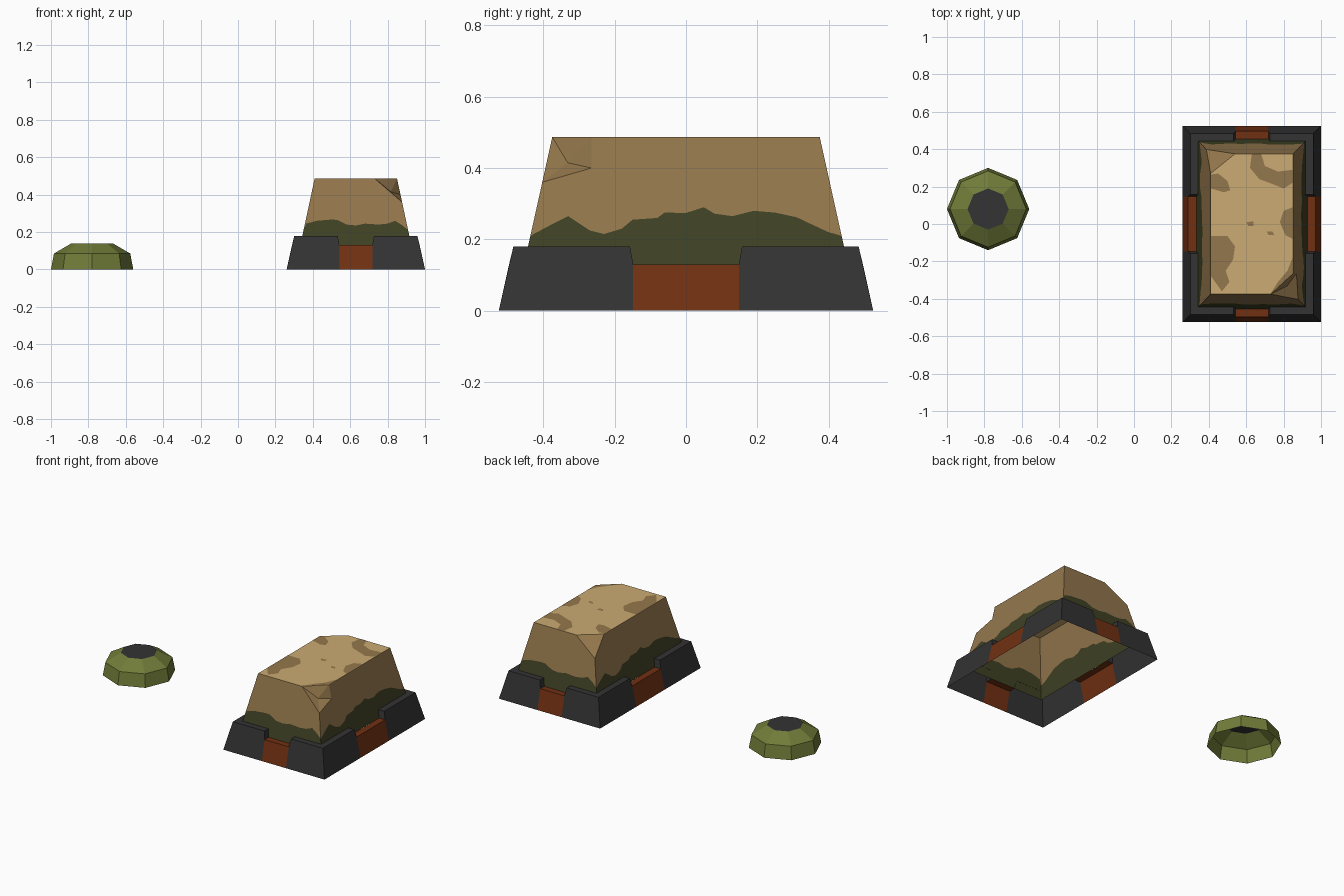
import bpy, bmesh, math
from mathutils import Vector

if "Cube" in bpy.data.objects:
    bpy.data.objects.remove(bpy.data.objects["Cube"])


def mat(name, rgb):
    m = bpy.data.materials.new(name)
    m.diffuse_color = (*rgb, 1)
    m.use_nodes = True
    m.node_tree.nodes["Principled BSDF"].inputs["Base Color"].default_value = m.diffuse_color
    return m


DARK = mat("charcoal", (0.033, 0.033, 0.034))
RUST = mat("rust_red", (0.165, 0.030, 0.006))
OLIVE = mat("olive", (0.165, 0.200, 0.040))
MOSS = mat("dark_moss", (0.050, 0.054, 0.018))
BROWN = mat("sand_brown", (0.295, 0.185, 0.072))
SAND = mat("light_sand", (0.600, 0.410, 0.170))


def build(name, faces, mats, fix=True):
    """faces: list of (points, material index); shared corners are welded."""
    bm = bmesh.new()
    for pts, mi in faces:
        bm.faces.new([bm.verts.new(p) for p in pts]).material_index = mi
    bmesh.ops.remove_doubles(bm, verts=bm.verts, dist=1e-4)
    if fix:
        bmesh.ops.recalc_face_normals(bm, faces=bm.faces)
    me = bpy.data.meshes.new(name)
    bm.to_mesh(me)
    bm.free()
    for m in mats:
        me.materials.append(m)
    ob = bpy.data.objects.new(name, me)
    bpy.context.collection.objects.link(ob)
    return ob


CX = 0.63


def side_point(k, t, hx, hy, z):
    """Point on side k (0 front, 1 right, 2 back, 3 left), t runs counterclockwise."""
    x, y = [(t, -hy), (hx, t), (-t, hy), (-hx, -t)][k]
    return Vector((CX + x, y, z))


# --- low dome: open octagonal shell with a dark cap ---
rings = [[(-0.78 + r * math.cos(i * math.pi / 4), 0.08 + r * math.sin(i * math.pi / 4), z)
          for i in range(8)] for r, z in ((0.22, 0), (0.204, 0.085), (0.11, 0.14))]
faces = [([a[i], a[(i + 1) % 8], b[(i + 1) % 8], b[i]], 0)
         for a, b in zip(rings, rings[1:]) for i in range(8)]
faces.append((rings[-1], 1))
build("low_dome", faces, [OLIVE, DARK])

# --- base frame: sloped skirt with a ledge and a notched rust panel on each side ---
HX, HY, ZT, ZN = 0.37, 0.525, 0.18, 0.13
faces = []
for k in range(4):
    half, notch = (HX, 0.088) if k % 2 == 0 else (HY, 0.148)

    def P(t, inset, z):
        return side_point(k, t, HX - inset, HY - inset, z)

    wide = notch + 0.009
    for s in (-1, 1):
        faces.append(([P(s * half, 0, 0), P(s * notch, 0, 0), P(s * notch, 0.029, ZN),
                       P(s * wide, 0.041, ZT), P(s * (half - 0.041), 0.041, ZT)], 0))
        faces.append(([P(s * (half - 0.041), 0.041, ZT), P(s * wide, 0.041, ZT),
                       P(s * wide, 0.083, ZT), P(s * (half - 0.083), 0.083, ZT)], 0))
        faces.append(([P(s * notch, 0.029, ZN), P(s * notch, 0.073, ZN),
                       P(s * wide, 0.083, ZT), P(s * wide, 0.041, ZT)], 0))
    faces.append(([P(-notch, 0, 0), P(notch, 0, 0),
                   P(notch, 0.029, ZN), P(-notch, 0.029, ZN)], 1))
    faces.append(([P(-notch, 0.029, ZN), P(notch, 0.029, ZN),
                   P(notch, 0.073, ZN), P(-notch, 0.073, ZN)], 1))
build("base_frame", faces, [DARK, RUST])

# --- stone block: tapered shell, mossy foot, two broken top corners ---
TOP = 0.487


def hx(z):
    return 0.286 - (z - 0.18) * 0.066 / 0.307


def hy(z):
    return 0.443 - (z - 0.18) * 0.068 / 0.307


def S(k, t, z):
    return side_point(k, t, hx(z), hy(z), z)


def corner(k, s, z):
    return S(k, s * (hx(z) if k % 2 == 0 else hy(z)), z)


# moss edge on the short and long sides: (distance along side, height)
short_wave = [(-0.265, 0.245), (-0.21, 0.26), (-0.13, 0.267), (-0.1, 0.265), (-0.05, 0.24),
              (0, 0.235), (0.05, 0.245), (0.12, 0.24), (0.17, 0.245), (0.21, 0.26), (0.25, 0.235)]
long_wave = [(-0.38, 0.24), (-0.33, 0.265), (-0.27, 0.225), (-0.23, 0.215), (-0.18, 0.23),
             (-0.15, 0.255), (-0.08, 0.26), (-0.06, 0.275), (0, 0.274), (0.05, 0.29),
             (0.08, 0.272), (0.13, 0.265), (0.19, 0.28), (0.25, 0.275), (0.31, 0.262),
             (0.35, 0.243), (0.4, 0.22)]

A, B = S(0, 0.10, TOP), S(1, -0.265, TOP)          # front right break
C, D = corner(0, 1, 0.36), S(1, -0.265, 0.40)
M = Vector((0.818, -0.332, 0.415))
A2, B2, C2 = S(2, 0.09, TOP), S(3, -0.27, TOP), corner(2, 1, 0.38)   # back left break
FL, BR = corner(0, -1, TOP), corner(1, 1, TOP)
upper = [[C, A, FL], [BR, B, D, C], [C2, A2, BR], [FL, B2, C2]]

faces = []
for k in range(4):
    wave = short_wave if k % 2 == 0 else long_wave
    edge = [corner(k, -1, 0.21)] + [S(k, t, z) for t, z in wave] + [corner(k, 1, 0.21)]
    faces.append(([corner(k, -1, ZN), corner(k, 1, ZN)] + edge[::-1], 0))
    faces.append((edge + upper[k], 1))
faces += [([A, C, M], 1), ([M, C, D], 1), ([M, D, B], 1), ([A, M, B], 1), ([A2, C2, B2], 1)]
faces.append(([FL, A, B, BR, A2, B2], 2))
build("stone_block", faces, [MOSS, BROWN, SAND])

# --- worn patches: thin plates on the stone top ---
patches = [
    [(0.412, 0.265), (0.412, 0.19), (0.48, 0.17), (0.515, 0.18), (0.5, 0.23), (0.45, 0.27)],
    [(0.412, -0.065), (0.412, -0.28), (0.47, -0.36), (0.51, -0.31), (0.49, -0.25),
     (0.53, -0.19), (0.54, -0.12), (0.5, -0.065)],
    [(0.63, 0.373), (0.62, 0.3), (0.67, 0.24), (0.75, 0.21), (0.8, 0.19), (0.848, 0.22),
     (0.848, 0.29), (0.77, 0.28), (0.7, 0.31), (0.68, 0.373)],
    [(0.848, 0.09), (0.8, 0.07), (0.78, 0.01), (0.81, -0.06), (0.848, -0.08)],
    [(0.6, 0.01), (0.61, -0.01), (0.64, -0.01), (0.64, 0.015)],
    [(0.71, -0.04), (0.72, -0.06), (0.75, -0.06), (0.74, -0.04)],
    [(0.73, -0.372), (0.77, -0.31), (0.82, -0.25), (0.848, -0.18), (0.848, -0.268)],
]
faces = []
for p in patches:
    pts = [(x, y, TOP + 0.002) for x, y in p]
    area = sum(a[0] * b[1] - b[0] * a[1] for a, b in zip(p, p[1:] + p[:1]))
    faces.append((pts if area > 0 else pts[::-1], 0))
build("worn_patches", faces, [BROWN], fix=False)
